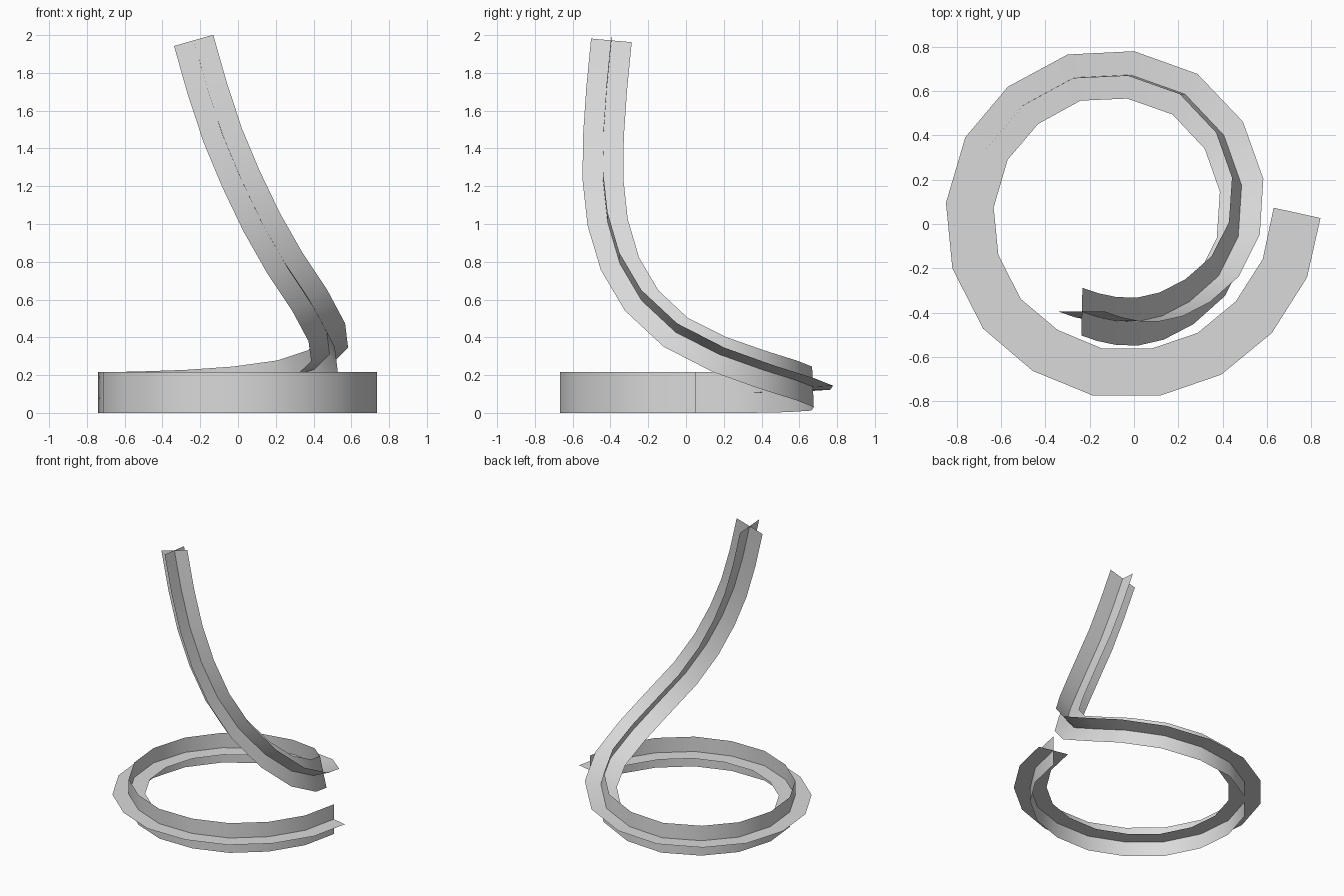
import bpy
import bmesh
from mathutils import Vector

HALF_WIDTH = 0.108

cube = bpy.data.objects.get("Cube")
if cube:
    bpy.data.objects.remove(cube, do_unlink=True)

# Level loop lying on the ground, running clockwise
loop = [(0.735, 0.05), (0.68, -0.2), (0.54, -0.42), (0.34, -0.585),
        (0.1, -0.667), (-0.165, -0.667), (-0.4, -0.57), (-0.595, -0.405),
        (-0.715, -0.17), (-0.74, 0.085), (-0.665, 0.34)]

# Ramp that leaves the loop and sweeps up to the tip
ramp = [(-0.5, 0.535, 0.112), (-0.27, 0.66, 0.12), (-0.015, 0.672, 0.138),
        (0.23, 0.585, 0.172), (0.405, 0.4, 0.23), (0.485, 0.175, 0.31),
        (0.47, -0.055, 0.427), (0.38, -0.235, 0.595), (0.25, -0.35, 0.79),
        (0.125, -0.415, 1.01), (0.015, -0.44, 1.24), (-0.08, -0.437, 1.467),
        (-0.162, -0.42, 1.715), (-0.235, -0.395, 1.972)]

path = [Vector((x, y, HALF_WIDTH)) for x, y in loop] + [Vector(p) for p in ramp]


def make_frames(points):
    """Carry an upright direction along the path without twisting it."""
    last = len(points) - 1
    tangents = [(points[min(i + 1, last)] - points[max(i - 1, 0)]).normalized()
                for i in range(len(points))]
    up = Vector((0, 0, 1))
    frames = []
    previous = tangents[0]
    for tangent in tangents:
        up = previous.rotation_difference(tangent) @ up
        up = (up - tangent * up.dot(tangent)).normalized()
        frames.append((up.copy(), tangent.cross(up).normalized()))
        previous = tangent
    return frames


def make_band(name, points, directions, material):
    """Sweep a thin flat strip along the path."""
    bm = bmesh.new()
    rows = [[bm.verts.new(p + d * HALF_WIDTH * side) for side in (-1, 0, 1)]
            for p, d in zip(points, directions)]
    for row, following in zip(rows, rows[1:]):
        for k in range(2):
            bm.faces.new((row[k], row[k + 1], following[k + 1], following[k]))
    for face in bm.faces:
        face.smooth = True
    mesh = bpy.data.meshes.new(name)
    bm.to_mesh(mesh)
    bm.free()
    mesh.materials.append(material)
    band = bpy.data.objects.new(name, mesh)
    bpy.context.collection.objects.link(band)
    return band


# Single light grey finish
grey = bpy.data.materials.new("light_grey")
grey.use_nodes = True
colour = (0.7, 0.7, 0.7, 1)
grey.diffuse_color = colour
grey.node_tree.nodes["Principled BSDF"].inputs["Base Color"].default_value = colour

# Two bands crossing at right angles along the whole path
frames = make_frames(path)
make_band("upright_band", path, [up for up, side in frames], grey)
make_band("flat_band", path, [side for up, side in frames], grey)
